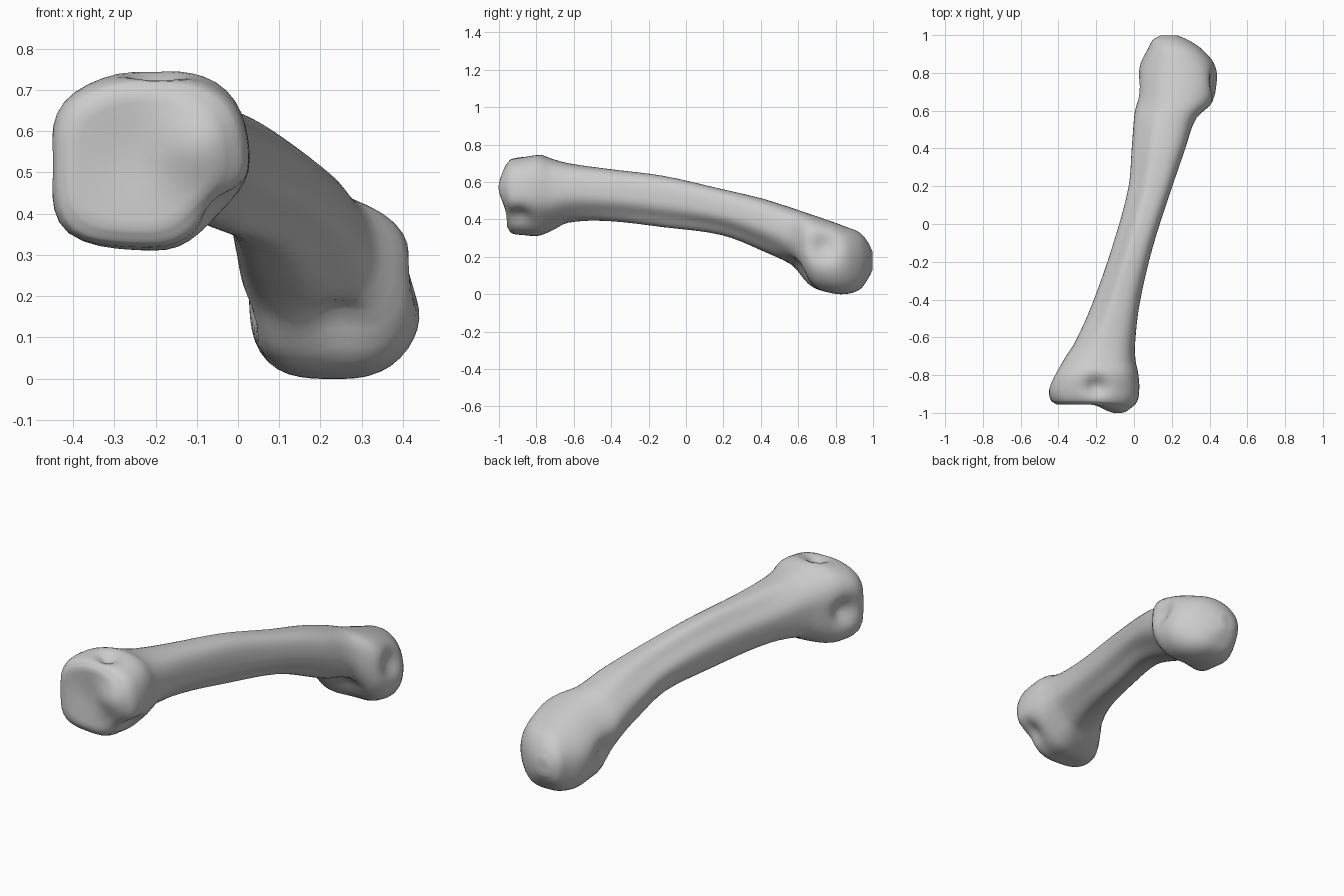
import bpy, bmesh, math
from mathutils import Vector

if "Cube" in bpy.data.objects:
    bpy.data.objects.remove(bpy.data.objects["Cube"])

SEG, SUB = 48, 4

# cross-sections along the bone: y, x left, x right, z bottom, z top, diagonal bias
SECTIONS = [
    (-.957, -.41, -.04, .36, .695, .5),
    (-.935, -.44, .012, .327, .725, .5),
    (-.87, -.452, .028, .316, .742, .5),
    (-.79, -.42, .022, .312, .75, .5),
    (-.72, -.375, .008, .338, .725, .5),
    (-.63, -.315, .006, .382, .70, .5),
    (-.42, -.22, .03, .391, .67, .6),
    (-.12, -.115, .10, .358, .632, .7),
    (.19, -.03, .20, .316, .562, .7),
    (.40, -.012, .272, .235, .513, .6),
    (.56, 0, .33, .15, .463, .4),
    (.65, .01, .425, .04, .432, .3),
    (.76, .02, .45, .008, .395, .2),
    (.85, .035, .425, 0, .362, .2),
    (.93, .075, .355, .025, .328, .1),
    (.975, .10, .285, .085, .275, 0),
    (.998, .14, .23, .13, .225, 0),
]

# local bumps and hollows: centre, radius, push
PUSHES = [
    ((-.09, -.95, .57), .10, (0, -.047, 0)),    # rounded front condyle
    ((-.26, -.955, .54), .11, (0, .014, 0)),    # shallow joint face
    ((-.20, -.86, .75), .05, (0, 0, -.045)),    # groove above the joint
    ((-.03, -.90, .41), .06, (-.03, .01, .02)), # hollow beside condyle
    ((-.43, -.80, .52), .06, (.05, 0, 0)),      # left side pit
    ((.43, .74, .25), .07, (-.05, 0, 0)),       # pit above right condyle
    ((.02, .68, .18), .07, (.04, 0, 0)),        # pit above left condyle
    ((.24, .60, .09), .09, (0, .02, .07)),      # hollow between back condyles
]


def interpolate(secs, sub):
    """Smooth cubic interpolation of the sections along y."""
    def slope(i, k):
        a, b = secs[max(i - 1, 0)], secs[min(i + 1, len(secs) - 1)]
        return (b[k] - a[k]) / (b[0] - a[0])
    out = []
    for i in range(len(secs) - 1):
        a, b = secs[i], secs[i + 1]
        h = b[0] - a[0]
        for j in range(sub):
            t = j / sub
            row = [a[0] + h * t]
            for k in range(1, 6):
                row.append((2*t**3 - 3*t*t + 1) * a[k] + (t**3 - 2*t*t + t) * h * slope(i, k)
                           + (3*t*t - 2*t**3) * b[k] + (t**3 - t*t) * h * slope(i + 1, k))
            out.append(row)
    return out + [list(secs[-1])]


def outline(sec, scale=1.0):
    """Rounded, lopsided outline of one section."""
    y, xl, xr, zb, zt, bias = sec
    cx, cz = (xl + xr) / 2, (zb + zt) / 2
    near = min(1, max(0, (-.5 - y) / .3))
    far = min(1, max(0, (y - .5) / .2))
    pts = []
    for i in range(SEG):
        a = 2 * math.pi * i / SEG
        c, s = math.cos(a), math.sin(a)
        n = (2.1 + bias * math.sin(2 * a) + 1.5 * near * max(0, -c)
             + .7 * far * max(0, -s))
        r = (abs(c) ** n + abs(s) ** n) ** (-1 / n) * scale
        pts.append(Vector((cx + r * c * (xr - xl) / 2, y, cz + r * s * (zt - zb) / 2)))
    return pts


# loft the bone, with concentric rings closing both ends
secs = interpolate(SECTIONS, SUB)
rings = [outline(secs[0], s) for s in (.15, .32, .5, .68, .85)]
rings += [outline(s) for s in secs]
rings += [outline(secs[-1], .4)]
bm = bmesh.new()
loops = [[bm.verts.new(p) for p in ring] for ring in rings]
for a, b in zip(loops, loops[1:]):
    for i in range(SEG):
        j = (i + 1) % SEG
        bm.faces.new((a[i], a[j], b[j], b[i]))
bm.faces.new(loops[0])
bm.faces.new(loops[-1])

# sculpt the joint details
for centre, radius, push in PUSHES:
    c, p = Vector(centre), Vector(push)
    for v in bm.verts:
        v.co += p * math.exp(-((v.co - c).length / radius) ** 2)
bmesh.ops.recalc_face_normals(bm, faces=bm.faces)

mesh = bpy.data.meshes.new("leg_bone")
bm.to_mesh(mesh)
bm.free()
bone = bpy.data.objects.new("leg_bone", mesh)
bpy.context.collection.objects.link(bone)
bpy.context.view_layer.objects.active = bone
bone.select_set(True)
bpy.ops.object.shade_smooth_by_angle(angle=math.radians(40))
